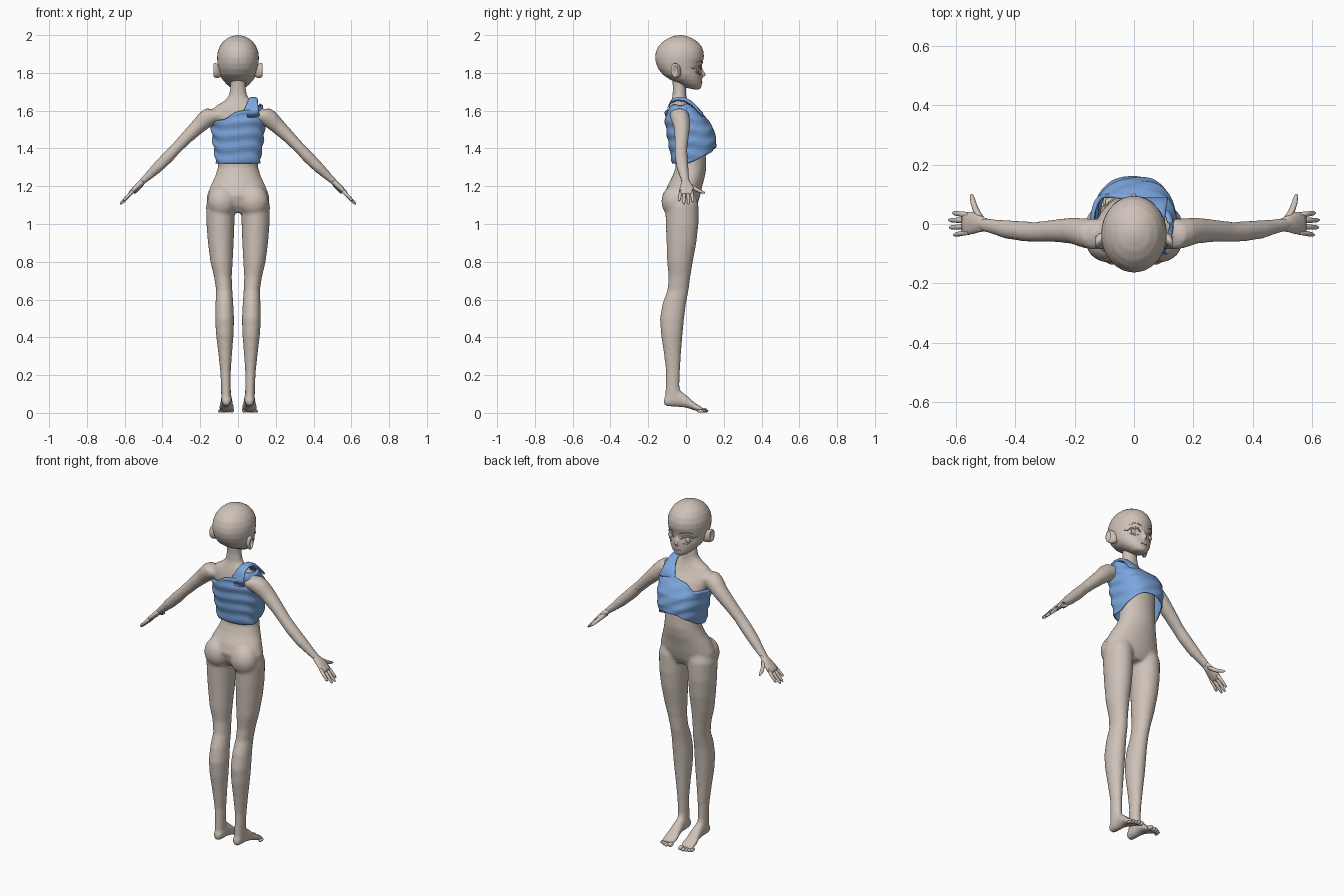
import bpy, bmesh, math
from mathutils import Vector


def material(name, col):
    m = bpy.data.materials.new(name)
    m.diffuse_color = (*col, 1)
    return m


SKIN = material("warm beige", (0.62, 0.54, 0.48))
BLUE = material("soft blue", (0.20, 0.38, 0.73))
X, Y, Z = Vector((1, 0, 0)), Vector((0, 1, 0)), Vector((0, 0, 1))
DIAG = Vector((0.68, 0, 0.73))


def tube(bm, rings, u, v, s=1, n=24):
    """Closed loft. Ring: x, y, z, radius along u, radius along v; s mirrors x."""
    loops = []
    for x, y, z, ru, rv in rings:
        loop = []
        for i in range(n):
            a = 2 * math.pi * i / n
            p = Vector((x, y, z)) + u * ru * math.cos(a) + v * rv * math.sin(a)
            loop.append(bm.verts.new((p.x * s, p.y, p.z)))
        loops.append(loop)
    for a, b in zip(loops, loops[1:]):
        for i in range(n):
            bm.faces.new((a[i], a[(i + 1) % n], b[(i + 1) % n], b[i]))
    bm.faces.new(loops[0])
    bm.faces.new(loops[-1])


def upright(bm, rows, s=1, n=32):
    """Horizontal loft from rows: z, x centre, x radius, back y, front y."""
    tube(bm, [(cx, (b + f) / 2, z, rx, (f - b) / 2) for z, cx, rx, b, f in rows], X, Y, s, n)


def ball(bm, c, r, s=1):
    new = bmesh.ops.create_uvsphere(bm, u_segments=24, v_segments=14, radius=1)["verts"]
    for v in new:
        v.co = Vector(((c[0] + v.co.x * r[0]) * s, c[1] + v.co.y * r[1], c[2] + v.co.z * r[2]))


def finish(bm, name, mat, voxel=0, smooth=0):
    bmesh.ops.recalc_face_normals(bm, faces=bm.faces)
    me = bpy.data.meshes.new(name)
    bm.to_mesh(me)
    bm.free()
    me.materials.append(mat)
    ob = bpy.data.objects.new(name, me)
    bpy.context.collection.objects.link(ob)
    for p in me.polygons:
        p.use_smooth = True
    if voxel:
        r = ob.modifiers.new("Blend", "REMESH")
        r.mode, r.voxel_size, r.use_smooth_shade = "VOXEL", voxel, True
        sm = ob.modifiers.new("Soften", "SMOOTH")
        sm.factor, sm.iterations = 0.5, smooth
    return ob


# Body: torso, legs, feet and arms fused into one smooth surface
bm = bmesh.new()
upright(bm, [(1.06, 0, .12, -.07, .04), (1.10, 0, .165, -.10, .06), (1.15, 0, .165, -.115, .075),
             (1.20, 0, .146, -.10, .086), (1.25, 0, .122, -.073, .10), (1.30, 0, .106, -.055, .108),
             (1.36, 0, .106, -.06, .105), (1.43, 0, .115, -.08, .10), (1.50, 0, .125, -.095, .09),
             (1.56, 0, .137, -.10, .06), (1.60, 0, .137, -.095, .03), (1.625, 0, .118, -.088, .016),
             (1.65, 0, .075, -.08, .006), (1.675, 0, .05, -.072, .002), (1.72, 0, .041, -.07, 0),
             (1.79, 0, .04, -.075, 0)])
for s in (-1, 1):
    upright(bm, [(1.16, .085, .06, -.08, .05), (1.10, .092, .077, -.11, .066), (1.0, .093, .074, -.107, .066),
                 (.90, .091, .068, -.103, .055), (.80, .087, .059, -.10, .036), (.72, .080, .047, -.092, .023),
                 (.65, .073, .043, -.098, .014), (.58, .072, .047, -.124, 0), (.50, .071, .050, -.138, -.010),
                 (.42, .070, .047, -.133, -.018), (.32, .068, .037, -.118, -.026), (.22, .066, .028, -.106, -.032),
                 (.14, .064, .026, -.108, -.034), (.08, .063, .026, -.112, -.02), (.05, .063, .022, -.10, -.03)], s)
    ball(bm, (.085, -.062, 1.12), (.077, .068, .085), s)  # seat
    # foot
    tube(bm, [(.062, -.118, .06, .012, .014), (.062, -.105, .063, .024, .028), (.061, -.07, .073, .028, .041),
              (.061, -.03, .075, .028, .044), (.061, .01, .056, .033, .031), (.061, .04, .036, .039, .022),
              (.061, .07, .023, .041, .016), (.061, .088, .018, .036, .012)], X, Z, s)
    # arm
    tube(bm, [(.09, -.035, 1.58, .05, .035), (.135, -.035, 1.575, .052, .052), (.17, -.03, 1.555, .05, .048),
              (.21, -.022, 1.518, .044, .041), (.27, -.023, 1.46, .038, .034), (.33, -.027, 1.398, .034, .030),
              (.37, -.025, 1.355, .034, .032), (.43, -.018, 1.296, .032, .029), (.47, -.010, 1.258, .026, .023),
              (.51, -.002, 1.222, .023, .017), (.53, 0, 1.205, .022, .014)], Y, DIAG, s)
finish(bm, "body", SKIN, 0.008, 8)

# Hands: palm, four fingers and thumb
for s, side in ((-1, "left"), (1, "right")):
    bm = bmesh.new()
    tube(bm, [(.495, -.003, 1.234, .021, .014), (.52, .001, 1.211, .028, .016), (.54, .004, 1.192, .037, .015),
              (.565, .002, 1.168, .039, .012), (.577, 0, 1.157, .034, .007)], Y, DIAG, s)
    for y0, y1, x1, z1 in ((.030, .037, .611, 1.116), (.012, .013, .624, 1.104),
                           (-.008, -.012, .622, 1.105), (-.026, -.037, .607, 1.122)):
        p, q = Vector((.555, y0, 1.176)), Vector((x1, y1, z1))
        tube(bm, [(*p.lerp(q, t), r, r) for t, r in ((0, .010), (.5, .009), (.88, .0075), (1, .003))],
             Y, DIAG, s, 12)
    tube(bm, [(.51, .012, 1.212, .012, .014), (.53, .042, 1.190, .012, .013), (.54, .068, 1.176, .010, .010),
              (.545, .090, 1.168, .008, .008), (.547, .101, 1.165, .003, .003)], X, Z, s, 12)
    finish(bm, side + "_hand", SKIN)
    # Toes
    bm = bmesh.new()
    for x, y, r in ((.034, .094, .013), (.054, .098, .010), (.070, .093, .009), (.084, .086, .009), (.097, .077, .008)):
        ball(bm, (x, y, r + .001), (r, .020, r), s)
    finish(bm, side + "_toes", SKIN)

# Head: skull tapering to a small chin, with nose and ears
HEAD = [(1.712, 0, .014, .045, .070), (1.720, 0, .036, .005, .080), (1.740, 0, .061, -.035, .084),
        (1.765, 0, .083, -.085, .085), (1.79, 0, .097, -.122, .085), (1.82, 0, .104, -.146, .080),
        (1.85, 0, .109, -.159, .087), (1.88, 0, .111, -.164, .095), (1.91, 0, .108, -.160, .094),
        (1.94, 0, .097, -.147, .083), (1.965, 0, .080, -.124, .062), (1.985, 0, .055, -.092, .030),
        (1.996, 0, .027, -.060, .0), (2.0, 0, .006, -.035, -.025)]
bm = bmesh.new()
upright(bm, HEAD)
tube(bm, [(0, .075, 1.835, .007, .006), (0, .085, 1.81, .008, .010), (0, .095, 1.79, .009, .012),
          (0, .088, 1.778, .007, .007)], X, Y, 1, 16)
finish(bm, "head", SKIN, 0.006, 4)


def face_y(x, z):
    """Front surface of the head at x, z."""
    for a, b in zip(HEAD, HEAD[1:]):
        if a[0] <= z <= b[0]:
            t = (z - a[0]) / (b[0] - a[0])
            rx, bk, fr = (a[k] + (b[k] - a[k]) * t for k in (2, 3, 4))
            return (bk + fr) / 2 + (fr - bk) / 2 * math.sqrt(max(0, 1 - (x / rx) ** 2))


for s, side in ((-1, "left"), (1, "right")):
    bm = bmesh.new()
    # ear bowl leaning outward
    tube(bm, [(.090, -.040, 1.808, .018, .030), (.105, -.048, 1.810, .021, .036), (.120, -.056, 1.813, .023, .039),
              (.130, -.061, 1.815, .019, .034), (.127, -.056, 1.814, .013, .026), (.116, -.050, 1.812, .008, .018)],
         Y, Z, s)
    finish(bm, side + "_ear", SKIN)
    bm = bmesh.new()
    ball(bm, (.050, face_y(.050, 1.815) - .004, 1.815), (.022, .008, .017), s)
    finish(bm, side + "_eye", SKIN)
    # upper lash, lower lid and brow ridges
    bm = bmesh.new()
    for pts, r in ((((.024, 1.818), (.036, 1.833), (.052, 1.838), (.068, 1.834), (.080, 1.824), (.090, 1.828)), .0045),
                   (((.036, 1.796), (.050, 1.792), (.064, 1.796), (.074, 1.806)), .0025),
                   (((.022, 1.852), (.040, 1.861), (.060, 1.862), (.078, 1.853)), .0025)):
        k = len(pts) - 1
        tube(bm, [(x, face_y(x, z) + .003, z, r, r * (.4 if i in (0, k) else 1))
                  for i, (x, z) in enumerate(pts)], Y, Z, s, 8)
    finish(bm, side + "_lashes", SKIN)

# Mouth: thin lip ridge
bm = bmesh.new()
tube(bm, [(x, face_y(x, 1.75) + .001, 1.75, .003, .0025) for x in (-.02, -.01, 0, .01, .02)], Y, Z, 1, 8)
finish(bm, "lips", SKIN)

# Top: loose cropped cloth, slanted neckline, lifted front hem and creases
CLOTH = [(1.30, .115, -.070, .135), (1.38, .125, -.085, .158), (1.44, .135, -.096, .160), (1.50, .141, -.106, .148),
         (1.55, .143, -.112, .118), (1.60, .137, -.110, .072), (1.64, .122, -.102, .035), (1.68, .10, -.095, .01)]


def cloth_radii(z):
    for a, b in zip(CLOTH, CLOTH[1:]):
        if z <= b[0]:
            t = (z - a[0]) / (b[0] - a[0])
            return [a[k] + (b[k] - a[k]) * t for k in (1, 2, 3)]
    return CLOTH[-1][1:]


bm = bmesh.new()
N, M = 96, 34
rows = []
for j in range(M + 1):
    t = j / M
    row = []
    for i in range(N):
        a = 2 * math.pi * i / N
        c, d = math.cos(a), math.sin(a)
        hem = 1.32 + .02 * max(0, c) * max(0, d) + .085 * max(0, d) ** 1.5
        neck = 1.575 + .055 * c + .006 * math.sin(7 * a) + .015 * abs(d)
        z = hem + (neck - hem) * t
        rx, bk, fr = cloth_radii(z)
        power = .72 if d > 0 else .95
        crease = .0035 * math.sin(95 * z + 2.5 * math.sin(2 * a) + 3 * c) * (1 if d < .2 else .5)
        k = 1 + crease / .12 + .05 * max(0, t - .92) / .08 * (-1 if j == M else 1)
        x = rx * math.copysign(abs(c) ** .85, c) * k
        y = -.01 + ((fr + .01) if d > 0 else (-.01 - bk)) * math.copysign(abs(d) ** power, d) * k
        row.append(bm.verts.new((x, y, z)))
    rows.append(row)
for a, b in zip(rows, rows[1:]):
    for i in range(N):
        bm.faces.new((a[i], a[(i + 1) % N], b[(i + 1) % N], b[i]))
top = finish(bm, "cropped_top", BLUE)
so = top.modifiers.new("Thickness", "SOLIDIFY")
so.thickness = .005

# Shoulder strap bunched over one side
bm = bmesh.new()
tube(bm, [(.060, .088, 1.575, .055, .012), (.068, .062, 1.605, .042, .012), (.075, .030, 1.638, .030, .012),
          (.080, -.005, 1.658, .025, .011), (.080, -.045, 1.663, .024, .011), (.078, -.080, 1.648, .026, .012),
          (.072, -.098, 1.615, .036, .012), (.064, -.103, 1.575, .050, .012)],
     X, Vector((0, .25, .97)), 1, 20)
finish(bm, "shoulder_strap", BLUE)
